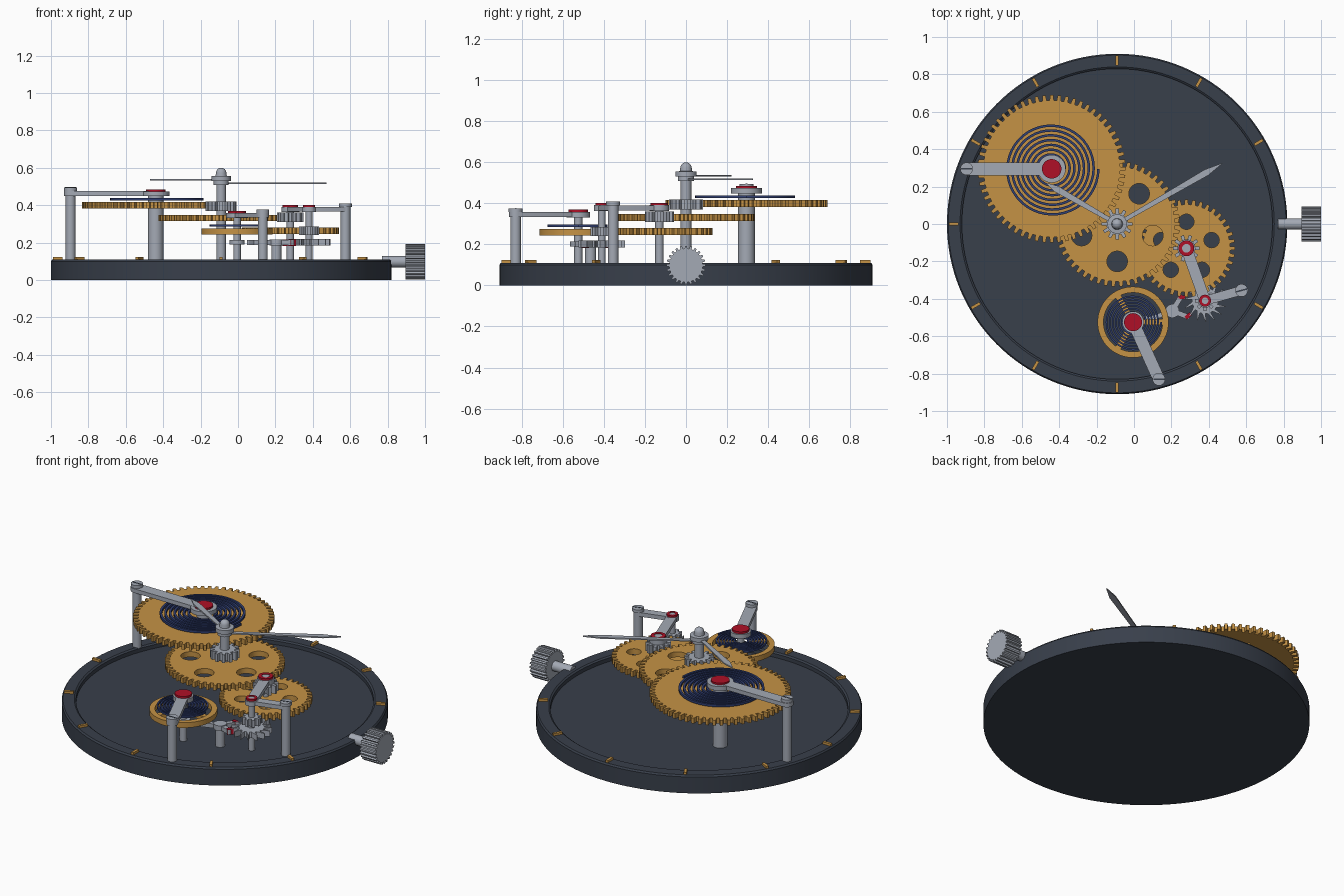
import bpy, bmesh
from math import sin, cos, pi, radians, atan2, hypot
from mathutils import Matrix

cube = bpy.data.objects.get("Cube")
if cube:
    bpy.data.objects.remove(cube)


def material(name, color):
    m = bpy.data.materials.new(name)
    m.use_nodes = True
    m.diffuse_color = (*color, 1)
    m.node_tree.nodes["Principled BSDF"].inputs["Base Color"].default_value = (*color, 1)
    return m


SLATE = material("dark slate", (.040, .050, .070))
BRASS = material("brass", (.56, .29, .06))
STEEL = material("steel", (.37, .40, .46))
RUBY = material("ruby", (.43, .005, .02))
BLUE = material("blued steel", (.03, .05, .17))


def finish(name, bm, mat):
    bmesh.ops.remove_doubles(bm, verts=bm.verts, dist=1e-5)
    bmesh.ops.recalc_face_normals(bm, faces=bm.faces)
    mesh = bpy.data.meshes.new(name)
    bm.to_mesh(mesh)
    bm.free()
    mesh.materials.append(mat)
    ob = bpy.data.objects.new(name, mesh)
    bpy.context.collection.objects.link(ob)
    bpy.ops.object.select_all(action='DESELECT')
    ob.select_set(True)
    bpy.context.view_layer.objects.active = ob
    bpy.ops.object.shade_smooth_by_angle(angle=radians(30))
    return ob


# Flat part cut from sheet: the first loop is the outline, the others are holes
def plate(name, loops, z0, z1, mat, at=(0, 0), turn=0):
    cu = bpy.data.curves.new(name, 'CURVE')
    cu.dimensions, cu.fill_mode, cu.extrude = '2D', 'BOTH', (z1 - z0) / 2
    for loop in loops:
        s = cu.splines.new('POLY')
        s.points.add(len(loop) - 1)
        for p, (x, y) in zip(s.points, loop):
            p.co = (x, y, 0, 1)
        s.use_cyclic_u = True
    tmp = bpy.data.objects.new(name, cu)
    bpy.context.collection.objects.link(tmp)
    bm = bmesh.new()
    bm.from_mesh(tmp.to_mesh())
    bpy.data.objects.remove(tmp)
    bpy.data.curves.remove(cu)
    bm.transform(Matrix.Translation((*at, (z0 + z1) / 2)) @ Matrix.Rotation(turn, 4, 'Z'))
    return finish(name, bm, mat)


# Turned part from a radius / height profile
def lathe(name, profile, mat, at=(0, 0), steps=32):
    bm = bmesh.new()
    vs = [bm.verts.new((r, 0, z)) for r, z in profile]
    es = [bm.edges.new(pair) for pair in zip(vs, vs[1:])]
    bmesh.ops.spin(bm, geom=vs + es, cent=(0, 0, 0), axis=(0, 0, 1),
                   angle=2 * pi, steps=steps, use_duplicate=False)
    bm.transform(Matrix.Translation((*at, 0)))
    return finish(name, bm, mat)


def rod(name, at, r, z0, z1, mat=STEEL):
    return lathe(name, [(0, z0), (r, z0), (r, z1), (0, z1)], mat, at)


def polar(r, a):
    return r * cos(a), r * sin(a)


def circle(r, n=40, c=(0, 0)):
    return [(c[0] + r * cos(2 * pi * i / n), c[1] + r * sin(2 * pi * i / n)) for i in range(n)]


def gear(r, n, depth, tip=.2, lean=0):
    pts, step = [], 2 * pi / n
    for i in range(n):
        for rr, f in ((r - depth, -.3), (r, lean - tip), (r, lean + tip), (r - depth, .3)):
            pts.append(polar(rr, (i + f) * step))
    return pts


def holes(r, ring, start):
    return [circle(r, 28, polar(ring, radians(start + 72 * k))) for k in range(5)]


def spiral(r0, r1, turns, width):
    n = turns * 44
    path = [(r0 + (r1 - r0) * i / n, 2 * pi * turns * i / n) for i in range(n + 1)]
    return ([polar(r + width / 2, a) for r, a in path]
            + [polar(r - width / 2, a) for r, a in reversed(path)])


def bar(name, a, b, w, z0, z1):
    d, ang = hypot(b[0] - a[0], b[1] - a[1]), atan2(b[1] - a[1], b[0] - a[0])
    ends = [polar(w / 2, pi / 2 + pi * i / 10) for i in range(11)]
    pts = ends + [(d - x, -y) for x, y in ends]
    return plate(name, [pts], z0, z1, STEEL, a, ang)


# Post with a slotted screw head
def post(name, at, top, turn):
    rod(name, at, .026, FLOOR, top)
    rod(name + "_screw", at, .034, top, top + .018)
    plate(name + "_slot", [[(-.03, -.004), (.03, -.004), (.03, .004), (-.03, .004)]],
          top + .017, top + .0195, SLATE, at, turn)


FLOOR = .08
HUB, BARREL, THIRD = (-.09, 0), (-.44, .295), (.28, -.13)
ESCAPE, BALANCE, PALLET = (.38, -.41), (-.005, -.525), (.205, -.465)

# Base plate with raised rim and hour marks
lathe("base_plate", [(0, 0), (.91, 0), (.91, .1), (.903, .11), (.84, .11), (.83, .103),
                     (.83, FLOOR), (0, FLOOR)], SLATE, HUB, 128)
for k in range(1, 12):
    plate("hour_mark", [[(.847, -.008), (.9, -.008), (.9, .008), (.847, .008)]],
          .105, .124, BRASS, HUB, radians(30 * k))

# Winding stem and crown, built upright and laid along x
for ob in (rod("winding_stem", (0, 0), .03, .77, .91),
           plate("crown", [gear(.095, 24, .013)], .895, 1, STEEL)):
    ob.data.transform(Matrix.Translation((0, 0, .098)) @ Matrix.Rotation(pi / 2, 4, 'Y'))

# Mainspring barrel
rod("barrel_arbor", BARREL, .041, FLOOR, .455)
plate("barrel_wheel", [gear(.395, 60, .03)], .383, .416, BRASS, BARREL)
plate("mainspring", [spiral(.07, .25, 7, .013)], .425, .439, BLUE, BARREL)
bar("barrel_bridge", (-.895, .295), BARREL, .07, .45, .475)
rod("barrel_boss", BARREL, .075, .448, .474)
rod("barrel_jewel", BARREL, .052, .47, .485, RUBY)
post("barrel_post", (-.895, .295), .477, 0)

# Centre wheel, pinion and hub cap
plate("centre_wheel", [gear(.335, 50, .028)] + holes(.055, .2, -90), .315, .348, BRASS, HUB)
plate("centre_pinion", [gear(.083, 12, .025)], .37, .42, STEEL, HUB)
lathe("centre_arbor", [(0, FLOOR), (.026, FLOOR), (.026, .53), (.052, .53), (.052, .555), (.03, .557)]
      + [(.028 * cos(radians(a)), .572 + .028 * sin(radians(a))) for a in range(0, 91, 15)],
      STEEL, HUB)

# Hands
for name, length, angle, z in (("hour_hand", .44, 150, .531), ("minute_hand", .65, 30, .514)):
    half = [(0, .011), (length * .2, .012), (length * .85, .018), (length, .001)]
    plate(name, [half + [(x, -y) for x, y in reversed(half)]], z, z + .008, STEEL, HUB, radians(angle))
rod("minute_hand_collar", HUB, .04, .508, .53)

# Third wheel
plate("third_wheel", [gear(.26, 40, .026)] + holes(.041, .142, 18), .245, .28, BRASS, THIRD)
plate("third_pinion", [gear(.072, 10, .024)], .31, .36, STEEL, THIRD)
rod("third_arbor", THIRD, .02, FLOOR, .4)

# Escape wheel
plate("escape_wheel", [gear(.115, 15, .045, .04, .35)], .185, .22, STEEL, ESCAPE)
plate("escape_pinion", [gear(.055, 8, .018)], .24, .285, STEEL, ESCAPE)
rod("escape_arbor", ESCAPE, .018, FLOOR, .395)

# Train bridge with two jewel rings
ELBOW_POST = (.575, -.355)
bar("train_bridge", THIRD, ESCAPE, .06, .365, .39)
bar("train_bridge_arm", ESCAPE, ELBOW_POST, .05, .365, .39)
for at, r in ((THIRD, .042), (ESCAPE, .032)):
    rod("bridge_boss", at, r + .006, .363, .391)
    plate("jewel_ring", [circle(r), circle(r * .55)], .388, .402, RUBY, at)
    rod("jewel_pivot", at, r * .55, .388, .399)
post("train_post", ELBOW_POST, .39, radians(15))

# Pallet fork
rod("pallet_arbor", PALLET, .027, FLOOR, .215)
bar("pallet_lever", PALLET, (.09, -.505), .026, .187, .213)
plate("pallet_hub", [circle(.037)], .185, .217, STEEL, PALLET)
for side, tip in (("back", (.25, -.39)), ("front", (.285, -.495))):
    bar(side + "_pallet_arm", PALLET, tip, .028, .187, .213)
    ang = atan2(ESCAPE[1] - tip[1], ESCAPE[0] - tip[0])
    plate(side + "_pallet_stone", [[(-.012, -.01), (.024, -.01), (.024, .01), (-.012, .01)]],
          .183, .217, RUBY, tip, ang)
for y in (-.018, .018):
    bar("fork_prong", (.09, -.505), (.055, -.515 + y), .014, .187, .213)

# Balance wheel and hairspring
rod("balance_arbor", BALANCE, .02, FLOOR, .34)
rod("balance_roller", BALANCE, .04, .19, .215)
plate("balance_rim", [circle(.19, 64), circle(.158, 64)], .243, .275, BRASS, BALANCE)
for k in range(3):
    plate("balance_spoke", [[(0, -.016), (.165, -.016), (.165, .016), (0, .016)]],
          .248, .27, BRASS, BALANCE, radians(120 * k))
plate("hairspring", [spiral(.035, .15, 7, .009)], .286, .297, BLUE, BALANCE)
bar("balance_bridge", (.133, -.83), BALANCE, .065, .333, .358)
rod("balance_boss", BALANCE, .058, .331, .357)
rod("balance_jewel", BALANCE, .048, .355, .37, RUBY)
post("balance_post", (.133, -.83), .358, 0)
